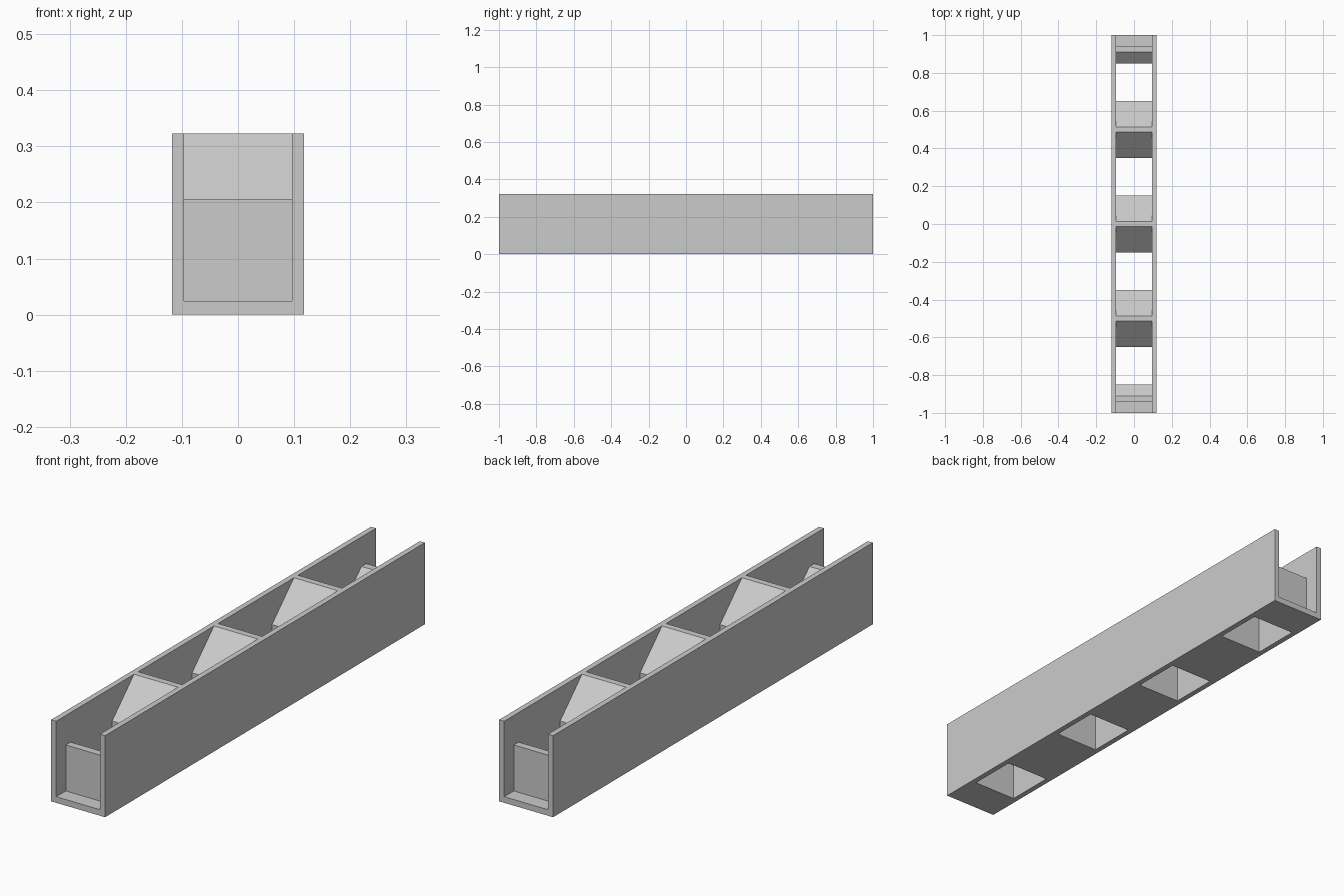
import bpy
import bmesh

if "Cube" in bpy.data.objects:
    bpy.data.objects.remove(bpy.data.objects["Cube"], do_unlink=True)

HALF_WIDTH, INNER, HEIGHT, FLOOR = 0.118, 0.096, 0.323, 0.024

grey = bpy.data.materials.new("plain_grey")
grey.use_nodes = True
colour = (0.6, 0.6, 0.6, 1.0)
grey.diffuse_color = colour
grey.node_tree.nodes["Principled BSDF"].inputs["Base Color"].default_value = colour


def extrude_profile(name, profile, half_width):
    """Extrude a (y, z) outline across x."""
    bm = bmesh.new()
    face = bm.faces.new([bm.verts.new((-half_width, y, z)) for y, z in profile])
    moved = bmesh.ops.extrude_face_region(bm, geom=[face])["geom"]
    bmesh.ops.translate(bm, vec=(2 * half_width, 0, 0),
                        verts=[v for v in moved if isinstance(v, bmesh.types.BMVert)])
    bmesh.ops.recalc_face_normals(bm, faces=bm.faces)
    mesh = bpy.data.meshes.new(name)
    bm.to_mesh(mesh)
    bm.free()
    mesh.materials.append(grey)
    obj = bpy.data.objects.new(name, mesh)
    bpy.context.collection.objects.link(obj)
    return obj


# Solid bar that becomes the channel
channel = extrude_profile("hopper_channel",
                          [(-1, 0), (1, 0), (1, HEIGHT), (-1, HEIGHT)], HALF_WIDTH)

# Hopper void between two dividers: vertical chute, then sloped sides
middle = [(0.15, -0.1), (0.15, 0.19), (0.013, HEIGHT), (0.013, 0.5),
          (0.487, 0.5), (0.487, HEIGHT), (0.35, 0.19), (0.35, -0.1)]

# Outer hopper void, running over the low end block and out of the open end
end = [(0.65, -0.1), (0.65, 0.19), (0.513, HEIGHT), (0.513, 0.5), (1.1, 0.5),
       (1.1, FLOOR), (0.94, FLOOR), (0.94, 0.206), (0.91, 0.206),
       (0.85, 0.15), (0.85, -0.1)]

# Cut both voids on each side of the middle
cutters = []
for label, profile in (("middle", middle), ("end", end)):
    for side, sign in (("front", -1), ("back", 1)):
        cutter = extrude_profile(f"{side}_{label}_cutter",
                                 [(sign * y, z) for y, z in profile], INNER)
        cutter.hide_render = True
        cut = channel.modifiers.new(cutter.name, 'BOOLEAN')
        cut.operation = 'DIFFERENCE'
        cut.solver = 'EXACT'
        cut.object = cutter
        cutters.append(cutter)

# Bake the cuts and drop the cutters
bpy.context.view_layer.update()
evaluated = channel.evaluated_get(bpy.context.evaluated_depsgraph_get())
result = bpy.data.meshes.new_from_object(evaluated)
channel.modifiers.clear()
channel.data = result
result.materials.clear()
result.materials.append(grey)
for polygon in result.polygons:
    polygon.material_index = 0
for cutter in cutters:
    bpy.data.objects.remove(cutter, do_unlink=True)
